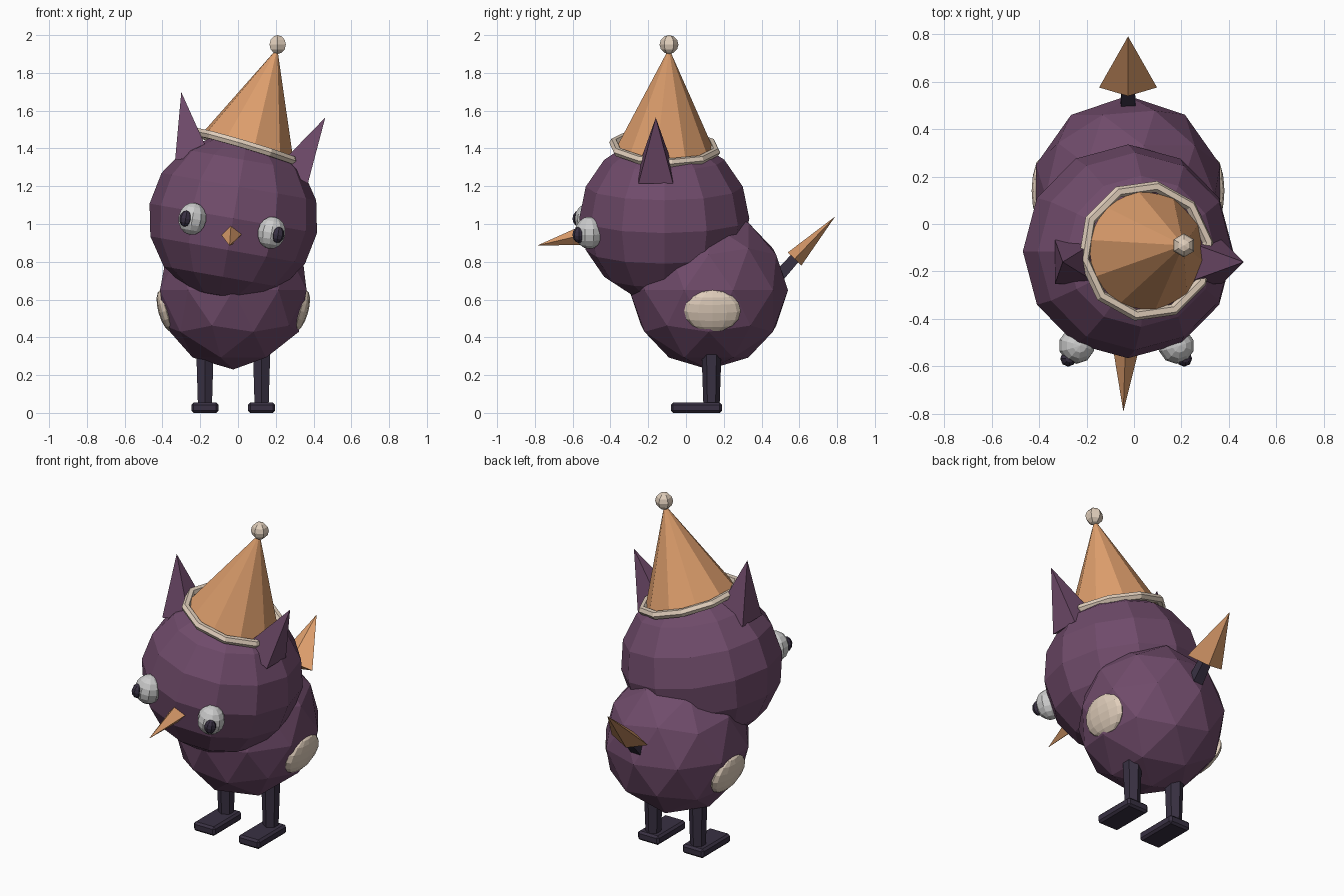
import bpy, bmesh
from math import radians
from mathutils import Vector, Matrix

if "Cube" in bpy.data.objects:
    bpy.data.objects.remove(bpy.data.objects["Cube"])


def material(name, rgb):
    m = bpy.data.materials.new(name)
    m.diffuse_color = (*rgb, 1)
    m.use_nodes = True
    m.node_tree.nodes["Principled BSDF"].inputs["Base Color"].default_value = m.diffuse_color
    return m


PURPLE = material("purple", (0.16, 0.07, 0.145))
ORANGE = material("orange", (0.72, 0.34, 0.15))
CREAM = material("cream", (0.75, 0.62, 0.5))
WHITE = material("eye_white", (0.75, 0.75, 0.72))
DARK = material("dark", (0.04, 0.03, 0.055))

CX = -0.025
UP = Vector((0, 0, 1))
TILT = Matrix.Rotation(radians(10), 4, 'Y')
HEAD = Matrix.Translation((CX, -0.115, 1.03)) @ TILT


def finish(name, bm, mat, matrix):
    bm.transform(matrix)
    bmesh.ops.recalc_face_normals(bm, faces=bm.faces)
    me = bpy.data.meshes.new(name)
    bm.to_mesh(me)
    bm.free()
    me.materials.append(mat)
    ob = bpy.data.objects.new(name, me)
    bpy.context.collection.objects.link(ob)
    return ob


def ball(name, loc, size, mat, seg, rings, parent=Matrix(), rot=Matrix()):
    bm = bmesh.new()
    bmesh.ops.create_uvsphere(bm, u_segments=seg, v_segments=rings, radius=1)
    return finish(name, bm, mat, parent @ Matrix.Translation(loc) @ rot @ Matrix.Diagonal((*size, 1)))


def taper(name, a, b, r1, r2, n, mat, parent=Matrix(), scale=(1, 1), spin=0):
    """Cone or tapered prism from point a to point b."""
    a, b = Vector(a), Vector(b)
    d = b - a
    bm = bmesh.new()
    bmesh.ops.create_cone(bm, cap_ends=True, segments=n, radius1=r1, radius2=r2, depth=d.length)
    bmesh.ops.remove_doubles(bm, verts=bm.verts, dist=1e-5)
    rot = UP.rotation_difference(d).to_matrix().to_4x4()
    m = (parent @ Matrix.Translation((a + b) / 2) @ rot
         @ Matrix.Diagonal((*scale, 1, 1)) @ Matrix.Rotation(radians(spin), 4, 'Z'))
    return finish(name, bm, mat, m)


# Body and head
bm = bmesh.new()
bmesh.ops.create_icosphere(bm, subdivisions=2, radius=1)
finish("body", bm, PURPLE, Matrix.Translation((CX, 0.12, 0.65)) @ Matrix.Diagonal((0.408, 0.42, 0.42, 1)))
ball("head", (0, 0, 0), (0.45, 0.45, 0.445), PURPLE, 12, 8, HEAD)

# Mirrored parts
for s, side in ((-1, "left"), (1, "right")):
    taper(side + "_ear", (s * 0.27, -0.045, 0.28), (s * 0.387, -0.045, 0.61),
          0.13, 0, 4, PURPLE, HEAD, spin=45)
    ball(side + "_eye", (s * 0.213, -0.397, -0.04), (0.077, 0.077, 0.086), WHITE, 10, 8, HEAD)
    ball(side + "_pupil", (s * 0.248, -0.452, -0.045), (0.034, 0.034, 0.043), DARK, 8, 6, HEAD)
    ball(side + "_patch", (CX + s * 0.355, 0.14, 0.54), (0.042, 0.15, 0.115), CREAM, 12, 8,
         rot=Matrix.Rotation(radians(s * 16), 4, 'Y'))
    x = CX + s * 0.15
    taper(side + "_leg", (x, 0.135, 0.04), (x, 0.135, 0.33), 0.043, 0.053, 6, DARK)
    # Chamfered foot
    bm = bmesh.new()
    bmesh.ops.create_cube(bm, size=1, matrix=Matrix.Diagonal((0.143, 0.27, 0.055, 1)))
    bmesh.ops.bevel(bm, geom=bm.edges[:], offset=0.012, segments=1, affect='EDGES')
    finish(side + "_foot", bm, DARK, Matrix.Translation((x, 0.055, 0.0275)))

# Beak
taper("beak", (-0.033, -0.5, 0.95), (-0.045, -0.79, 0.885), 0.06, 0, 4, ORANGE)

# Hat: cone, brim ring and bobble
base, tip = Vector((0.05, -0.113, 1.405)), Vector((0.208, -0.09, 1.93))
taper("hat_cone", base, tip, 0.258, 0, 10, ORANGE, spin=8)
bpy.ops.mesh.primitive_torus_add(major_segments=10, minor_segments=6, major_radius=0.275, minor_radius=0.024)
brim = bpy.context.object
brim.name = "hat_brim"
brim.data.materials.append(CREAM)
brim.location = base
brim.rotation_mode = 'QUATERNION'
brim.rotation_quaternion = (UP.rotation_difference(tip - base)
                            @ Matrix.Rotation(radians(8), 3, 'Z').to_quaternion())
ball("hat_bobble", (0.21, -0.09, 1.95), (0.05, 0.05, 0.05), CREAM, 6, 6)

# Tail: stem and flat arrow tip
taper("tail_stem", (CX, 0.45, 0.68), (CX, 0.61, 0.855), 0.048, 0.036, 4, DARK, spin=45)
taper("tail_tip", (CX, 0.575, 0.815), (CX, 0.79, 1.04), 1, 0, 4, ORANGE, scale=(0.122, 0.05))
